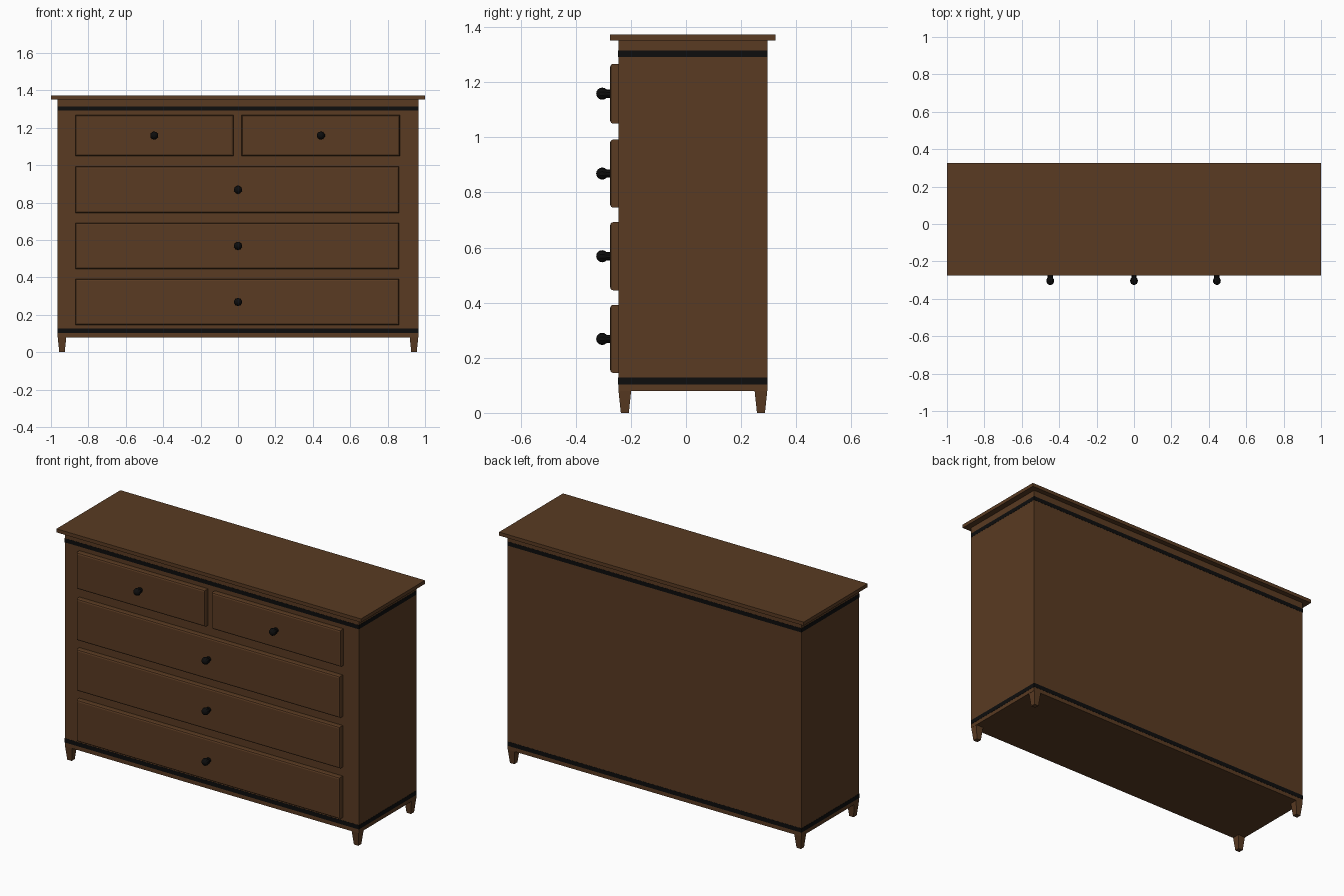
import bpy, bmesh, math
from mathutils import Matrix, Vector

cube = bpy.data.objects.get("Cube")
if cube:
    bpy.data.objects.remove(cube, do_unlink=True)


def material(name, rgb):
    m = bpy.data.materials.new(name)
    m.use_nodes = True
    m.diffuse_color = (*rgb, 1)
    m.node_tree.nodes["Principled BSDF"].inputs["Base Color"].default_value = (*rgb, 1)
    return m


wood = material("brown wood", (0.10, 0.043, 0.016))
black = material("black paint", (0.004, 0.004, 0.004))


def finish(name, bm, mat):
    mesh = bpy.data.meshes.new(name)
    bmesh.ops.recalc_face_normals(bm, faces=bm.faces)
    bm.to_mesh(mesh)
    bm.free()
    mesh.materials.append(mat)
    obj = bpy.data.objects.new(name, mesh)
    bpy.context.collection.objects.link(obj)
    return obj


def box(name, x, y, z, mat):
    """Box spanning the given (low, high) ranges."""
    bm = bmesh.new()
    bmesh.ops.create_cube(bm, size=1)
    for v in bm.verts:
        v.co = Vector([(r[0] + r[1]) / 2 + c * (r[1] - r[0]) for c, r in zip(v.co, (x, y, z))])
    return finish(name, bm, mat)


WIDTH = 0.965
FRONT, BACK = -0.245, 0.295

# Carcass and overhanging top
box("body", (-WIDTH, WIDTH), (FRONT, BACK), (0.08, 1.352), wood)
box("top_board", (-1, 1), (-0.275, 0.325), (1.352, 1.373), wood)

# Painted bands around the carcass
e = 0.001
for name, z in (("lower_band", (0.103, 0.128)), ("upper_band", (1.291, 1.315))):
    box(name, (-WIDTH - e, WIDTH + e), (FRONT - e, BACK + e), z, black)

# Square tapered legs
for side, sx in (("right", -1), ("left", 1)):
    for end, y in (("front", FRONT + 0.023), ("back", BACK - 0.023)):
        bm = bmesh.new()
        bmesh.ops.create_cone(bm, cap_ends=True, segments=4, radius1=0.0205,
                              radius2=0.0325, depth=0.08,
                              matrix=Matrix.Translation((sx * (WIDTH - 0.024), y, 0.04))
                              @ Matrix.Rotation(math.pi / 4, 4, "Z"))
        finish(f"{end}_{side}_leg", bm, wood)


def knob(name, x, z):
    """Round knob on a short stem, turned about the y axis."""
    bm = bmesh.new()
    ball = Matrix.Translation((x, -0.304, z)) @ Matrix.Rotation(math.pi / 2, 4, "X")
    bmesh.ops.create_uvsphere(bm, u_segments=10, v_segments=8, radius=0.022, matrix=ball)
    stem = Matrix.Translation((x, -0.28, z)) @ Matrix.Rotation(math.pi / 2, 4, "X")
    bmesh.ops.create_cone(bm, cap_ends=True, segments=10, radius1=0.015,
                          radius2=0.015, depth=0.03, matrix=stem)
    finish(name, bm, black)


def drawer(name, x, z, knob_x):
    """Raised drawer front with chamfered outer edges."""
    obj = box(name, x, (-0.275, FRONT + 0.005), z, wood)
    bm = bmesh.new()
    bm.from_mesh(obj.data)
    rim = [ed for ed in bm.edges if all(v.co.y < -0.27 for v in ed.verts)]
    bmesh.ops.bevel(bm, geom=rim, offset=0.01, segments=2, profile=0.5, affect="EDGES")
    bm.to_mesh(obj.data)
    bm.free()
    knob(name + "_knob", knob_x, (z[0] + z[1]) / 2)


# Two small drawers above three wide ones
drawer("top_right_drawer", (-0.87, -0.025), (1.05, 1.267), -0.448)
drawer("top_left_drawer", (0.02, 0.865), (1.05, 1.267), 0.443)
for name, low in (("upper_drawer", 0.745), ("middle_drawer", 0.445), ("bottom_drawer", 0.145)):
    drawer(name, (-0.87, 0.86), (low, low + 0.247), 0)
